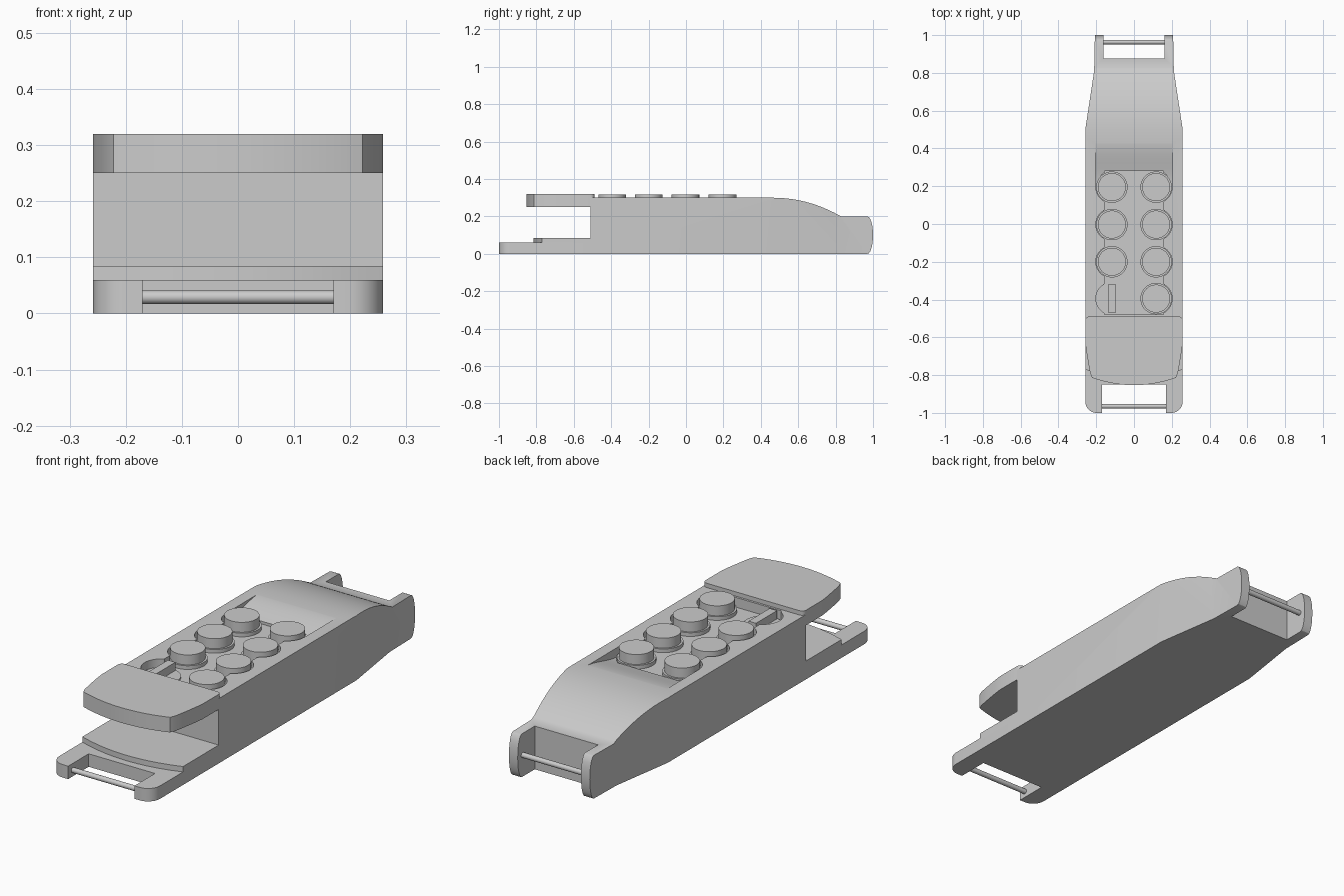
import bpy, bmesh, math
from mathutils import Vector

if "Cube" in bpy.data.objects:
    bpy.data.objects.remove(bpy.data.objects["Cube"], do_unlink=True)

GREY = (0.6, 0.6, 0.6, 1)
mat = bpy.data.materials.new("plain grey")
mat.use_nodes = True
mat.diffuse_color = GREY
mat.node_tree.nodes["Principled BSDF"].inputs["Base Color"].default_value = GREY


def prism(name, pts, lo, hi, axis="z"):
    """Extrude an outline: (x, y) points along z, or (y, z) points along x."""
    bm = bmesh.new()
    place = (lambda p, h: (p[0], p[1], h)) if axis == "z" else (lambda p, h: (h, p[0], p[1]))
    face = bm.faces.new([bm.verts.new(place(p, lo)) for p in pts])
    top = bmesh.ops.extrude_face_region(bm, geom=[face])["geom"]
    shift = Vector(place((0, 0), hi - lo))
    bmesh.ops.translate(bm, vec=shift, verts=[v for v in top if isinstance(v, bmesh.types.BMVert)])
    bmesh.ops.recalc_face_normals(bm, faces=bm.faces)
    mesh = bpy.data.meshes.new(name)
    bm.to_mesh(mesh)
    bm.free()
    obj = bpy.data.objects.new(name, mesh)
    bpy.context.collection.objects.link(obj)
    mesh.materials.append(mat)
    return obj


def boolean(obj, tool, operation="DIFFERENCE"):
    mod = obj.modifiers.new("cut", "BOOLEAN")
    mod.object, mod.operation, mod.solver = tool, operation, "EXACT"
    bpy.context.view_layer.update()
    mesh = bpy.data.meshes.new_from_object(obj.evaluated_get(bpy.context.evaluated_depsgraph_get()))
    obj.modifiers.clear()
    obj.data = mesh
    bpy.data.objects.remove(tool, do_unlink=True)


def smooth(obj, angle=30):
    bpy.ops.object.select_all(action="DESELECT")
    obj.select_set(True)
    bpy.context.view_layer.objects.active = obj
    bpy.ops.object.shade_smooth_by_angle(angle=math.radians(angle))


def mirrored(half):
    """Complete a +x half outline on the -x side."""
    return half + [(-x, y) for x, y in reversed(half) if abs(x) > 1e-6]


def arc(cx, cy, r, start, end, n=8):
    angles = [math.radians(start + (end - start) * i / n) for i in range(n + 1)]
    return [(cx + r * math.cos(a), cy + r * math.sin(a)) for a in angles]


def disc(name, x, y, r, lo, hi):
    return prism(name, arc(x, y, r, 0, 360, 48)[:-1], lo, hi)


def box(name, x0, x1, y0, y1, z0, z1):
    return prism(name, [(x0, y0), (x1, y0), (x1, y1), (x0, y1)], z0, z1)


def bow(half_width, side_y, mid_y, n=10):
    """Shallow front curve from the centre line to the side."""
    return [(half_width * i / n, mid_y + (side_y - mid_y) * (i / n) ** 2) for i in range(n + 1)]


W = 0.258
KNOB_X = 0.117
ROWS = [-0.395, -0.2, -0.003, 0.195]
FLOOR = 0.255

# Body: side profile trimmed by the tapered plan
roof = [(0.46 + 0.355 * t, 0.3 - 0.092 * t ** 2.1) for t in [i / 14 for i in range(15)]]
tail = [(0.97 + 0.03 * math.cos(a), 0.1 - 0.1 * math.sin(a) )
        for a in [math.radians(-90 + 15 * i) for i in range(13)]]
profile = [(-0.51, 0), (-0.51, 0.3)] + roof + [(0.83, 0.2)] + tail
body = prism("body", profile, -0.3, 0.3, "x")
plan = mirrored([(W, -0.6), (W, 0.5), (0.211, 0.81), (0.205, 1.1)])
boolean(body, prism("plan", plan, -0.1, 0.5), "INTERSECT")
boolean(body, box("rear_slot", -0.162, 0.162, 0.875, 1.1, -0.1, 0.4))

# Scalloped trough that follows the knobs, with a ramp at the back
scallop = []
for i in range(121):
    y = -0.48 + 0.76 * i / 120
    reach = max([0.085 ** 2 - (y - r) ** 2 for r in ROWS])
    scallop.append((max(0.155, KNOB_X + math.sqrt(max(reach, 0))), y))
boolean(body, prism("trough", mirrored(scallop), FLOOR, 0.4))
ramp = [(0.195 + 0.255 * t, FLOOR + 0.001 + 0.045 * t * t * (3 - 2 * t)) for t in [i / 10 for i in range(11)]]
boolean(body, prism("ramp", ramp + [(0.45, 0.4), (0.195, 0.4)], -0.203, 0.203, "x"))
smooth(body)

# Front tray with rounded lugs
tray_half = [(0.17, -0.85), (0.17, -1)] + arc(W - 0.06, -0.94, 0.06, -90, 0) + [(W, -0.5)]
smooth(prism("front_tray", mirrored(tray_half), 0, 0.06))

# Raised step on the tray
smooth(prism("tray_step", mirrored(bow(W, -0.77, -0.815) + [(W, -0.5)]), 0.05, 0.085))

# Overhanging front lid
lid_half = bow(0.205, -0.82, -0.853) + [(0.222, -0.814), (0.232, -0.79), (0.243, -0.73), (0.252, -0.675), (W, -0.63)]
lid_half += arc(W - 0.02, -0.51, 0.02, 0, 90)
smooth(prism("front_lid", mirrored(lid_half), 0.25, 0.32))

# Strap pins at both ends
for name, half, y, z in (("front_pin", 0.18, -0.965, 0.029), ("rear_pin", 0.17, 0.963, 0.1)):
    smooth(prism(name, arc(y, z, 0.012, 0, 360, 20)[:-1], -half, half, "x"))

# Knobs on flanges, one place holding a toggle instead
for side in (-1, 1):
    for row, y in enumerate(ROWS):
        x = side * KNOB_X
        if side < 0 and row == 0:
            disc("toggle_base", x, y, 0.083, FLOOR - 0.01, 0.262)
            box("toggle_bar", x - 0.019, x + 0.019, y - 0.077, y + 0.077, 0.25, 0.3)
            continue
        smooth(disc("knob_flange", x, y, 0.083, FLOOR - 0.01, 0.272))
        smooth(disc("knob", x, y, 0.074, 0.26, 0.318))
